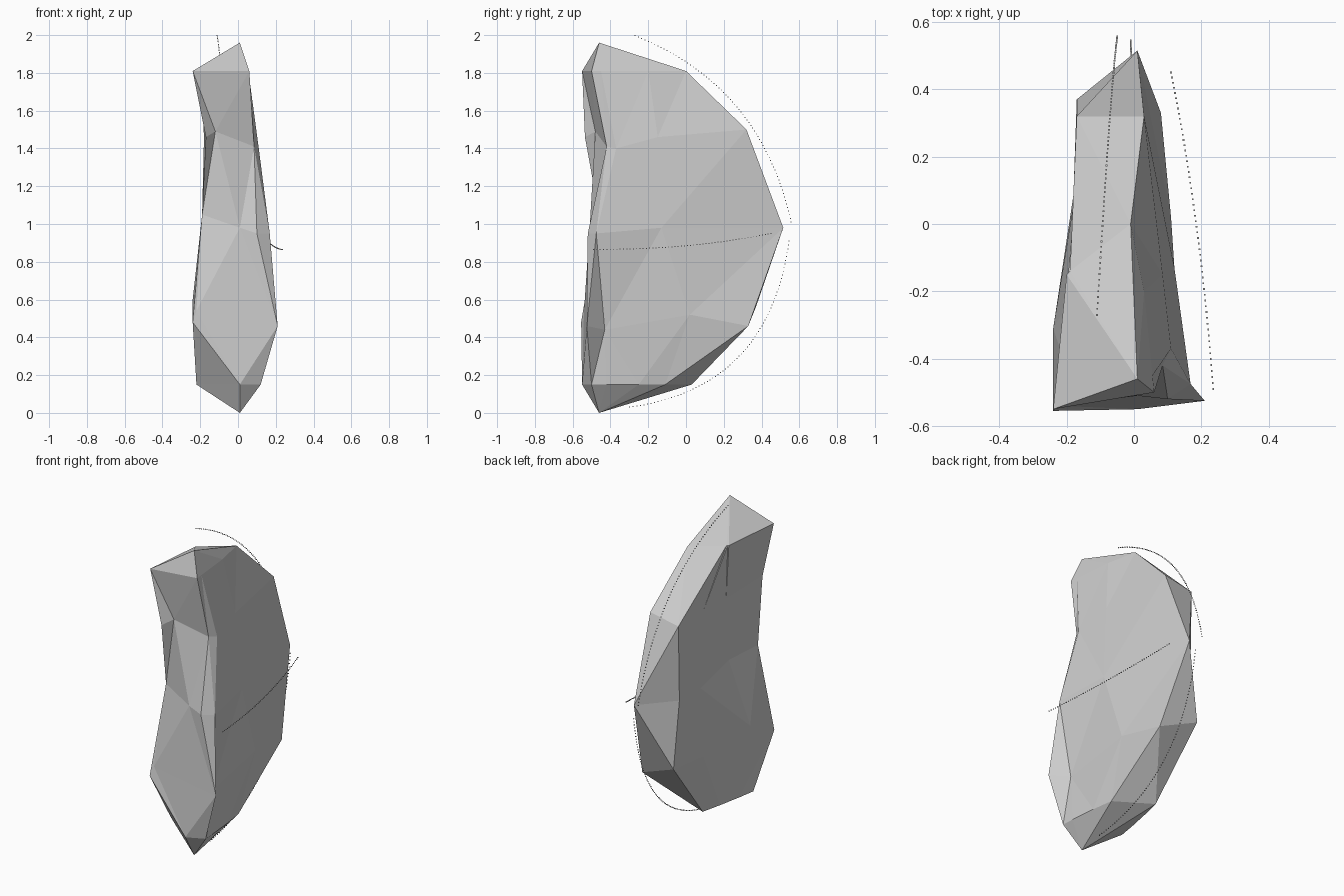
import bpy, bmesh
from mathutils import Vector, Matrix

if "Cube" in bpy.data.objects:
    bpy.data.objects.remove(bpy.data.objects["Cube"])


def finish(bm, name):
    mesh = bpy.data.meshes.new(name)
    bm.to_mesh(mesh)
    bm.free()
    obj = bpy.data.objects.new(name, mesh)
    bpy.context.collection.objects.link(obj)
    return obj


# Faceted stone: horizontal outlines from bottom to top, each running front left, front middle,
# front right, right edge, right side, back right, back left, left rear, left side
outlines = {
    0.15: [(-.22, -.37), (.01, -.55), (.12, -.50), (.115, -.42), (.10, -.25), (.08, -.11), (-.14, .03), (-.17, -.10), (-.20, -.25)],
    0.48: [(-.24, -.555), (-.22, -.54), (.21, -.525), (.12, -.43), (.11, .02), (.08, .33), (-.17, .37), (-.18, .085), (-.24, -.31)],
    0.98: [(-.19, -.46), (.01, -.51), (.10, -.52), (.168, -.475), (.12, -.13), (.01, .515), (-.17, .31), (-.173, .10), (-.17, -.19)],
    1.46: [(-.17, -.535), (-.12, -.48), (.085, -.42), (.11, -.37), (.085, -.15), (.03, .32), (-.17, .32), (-.175, .08), (-.18, -.15)],
    1.81: [(-.24, -.55), (-.235, -.549), (.06, -.50), (.055, -.45), (.03, -.20), (-.01, .0), (-.19, -.14), (-.195, -.145), (-.20, -.15)],
}
# Corners that sit off their ring's level, and quads folded along a chosen diagonal
levels = {(1, 1): .54, (1, 2): .46, (1, 3): .44, (1, 4): .52, (1, 5): .46, (1, 6): .56, (1, 7): .54, (1, 8): .60,
          (2, 0): 1.05, (2, 2): .95, (2, 3): .95, (2, 8): 1.05,
          (3, 1): 1.49, (3, 2): 1.41, (3, 3): 1.40, (3, 5): 1.50}
rising = {(0, 1), (2, 5)}
falling = {(0, 0), (1, 1), (3, 5)}

bm = bmesh.new()
rings = [[bm.verts.new((x, y, levels.get((r, i), z))) for i, (x, y) in enumerate(pts)]
         for r, (z, pts) in enumerate(outlines.items())]
base = bm.verts.new((.01, -.46, 0))
peak = bm.verts.new((.01, -.46, 1.96))
n = len(rings[0])
for i in range(n):
    j = (i + 1) % n
    bm.faces.new((base, rings[0][j], rings[0][i]))
    bm.faces.new((peak, rings[-1][i], rings[-1][j]))
    for r, (lo, hi) in enumerate(zip(rings, rings[1:])):
        a, b, c, d = lo[i], lo[j], hi[j], hi[i]
        if (r, i) in rising:
            faces = [(a, b, c), (a, c, d)]
        elif (r, i) in falling:
            faces = [(a, b, d), (b, c, d)]
        else:
            faces = [(a, b, c, d)]
        for f in faces:
            bm.faces.new(f)
bmesh.ops.triangulate(bm, faces=bm.faces[:], quad_method='SHORT_EDGE')
bmesh.ops.recalc_face_normals(bm, faces=bm.faces[:])
finish(bm, "stone")


# Dotted arcs: tiny specks spaced along a quadratic curve
def dotted_arc(name, a, c, b, count, size=0.005):
    a, c, b = Vector(a), Vector(c), Vector(b)
    bm = bmesh.new()
    for k in range(count):
        t = k / (count - 1)
        p = a * (1 - t) ** 2 + c * 2 * t * (1 - t) + b * t * t
        bmesh.ops.create_cube(bm, size=size, matrix=Matrix.Translation(p))
    return finish(bm, name)


dotted_arc("upper_dotted_arc", (-.11, -.27, 1.997), (-.07, .395, 1.735), (-.05, .557, 1.01), 75)
dotted_arc("lower_dotted_arc", (-.01, .545, .91), (-.005, .44, .13), (.01, -.30, .03), 75)
dotted_arc("side_dotted_arc", (.235, -.49, .866), (.197, .02, .862), (.11, .45, .95), 58)
